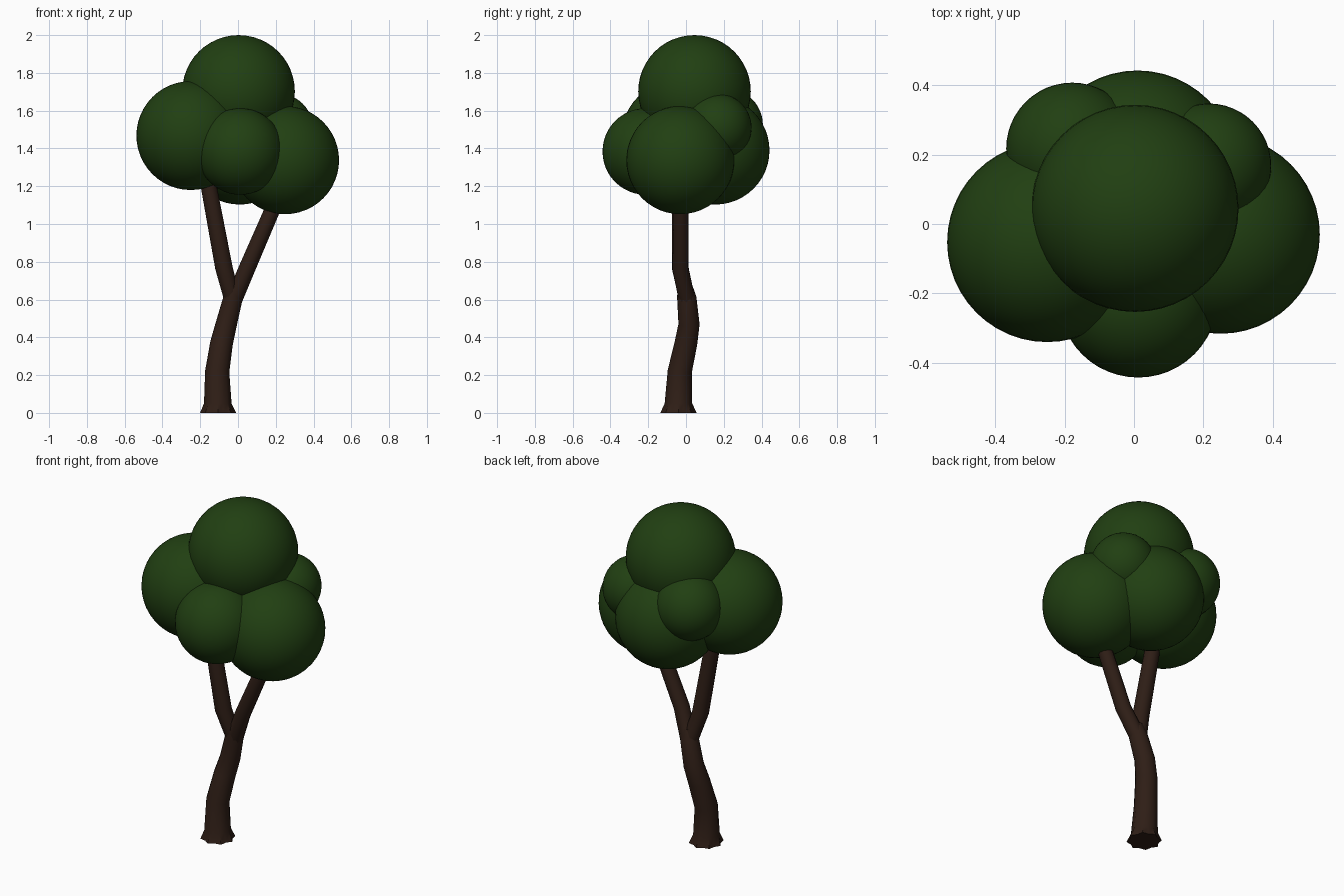
import bpy, bmesh, math
from mathutils import Vector

if "Cube" in bpy.data.objects:
    bpy.data.objects.remove(bpy.data.objects["Cube"])


def material(name, color):
    m = bpy.data.materials.new(name)
    m.diffuse_color = (*color, 1)
    m.use_nodes = True
    m.node_tree.nodes["Principled BSDF"].inputs["Base Color"].default_value = m.diffuse_color
    return m


LEAF = material("leaf_green", (0.015, 0.05, 0.006))
BARK = material("bark_brown", (0.028, 0.013, 0.008))


def leaf_ball(name, center, radius):
    bpy.ops.mesh.primitive_uv_sphere_add(segments=48, ring_count=24, radius=radius, location=center)
    ob = bpy.context.object
    ob.name = name
    ob.data.materials.append(LEAF)
    bpy.ops.object.shade_smooth()


def limb(name, path, sides=10, lobe=None):
    """Tapered tube through (x, y, z, radius); lobe gives root waviness per ring."""
    bm = bmesh.new()
    rings = []
    pts = [Vector(p[:3]) for p in path]
    for i, p in enumerate(pts):
        t = (pts[min(i + 1, len(pts) - 1)] - pts[max(i - 1, 0)]).normalized()
        if lobe and i < 2:
            t = Vector((0, 0, 1))
        u = Vector((0, 1, 0)).cross(t).normalized()
        v = t.cross(u)
        ring = []
        for k in range(sides):
            a = 2 * math.pi * k / sides
            w = lobe[i] if lobe and i < len(lobe) else 0
            r = path[i][3] * (1 - w * (k % 2))
            ring.append(bm.verts.new(p + r * (math.cos(a) * u + math.sin(a) * v)))
        rings.append(ring)
    for a, b in zip(rings, rings[1:]):
        for k in range(sides):
            n = (k + 1) % sides
            bm.faces.new((a[k], a[n], b[n], b[k]))
    bm.faces.new(rings[0][::-1])
    bm.faces.new(rings[-1])
    me = bpy.data.meshes.new(name)
    bm.to_mesh(me)
    bm.free()
    me.materials.append(BARK)
    ob = bpy.data.objects.new(name, me)
    bpy.context.collection.objects.link(ob)
    bpy.ops.object.select_all(action='DESELECT')
    ob.select_set(True)
    bpy.context.view_layer.objects.active = ob
    bpy.ops.object.shade_smooth_by_angle(angle=math.radians(40))


# Leaf crown
leaf_ball("crown_top", (0.003, 0.045, 1.702), 0.298)
leaf_ball("crown_left", (-0.250, -0.052, 1.468), 0.288)
leaf_ball("crown_right", (0.249, -0.030, 1.338), 0.286)
leaf_ball("crown_front", (0.012, -0.213, 1.384), 0.229)
leaf_ball("crown_back", (0.010, 0.155, 1.390), 0.287)
leaf_ball("crown_back_left", (-0.178, 0.217, 1.525), 0.190)
leaf_ball("crown_back_right", (0.215, 0.167, 1.510), 0.180)

# Trunk with flared roots
limb("trunk", [
    (-0.105, -0.040, 0.00, 0.096),
    (-0.107, -0.040, 0.05, 0.073),
    (-0.110, -0.033, 0.22, 0.064),
    (-0.087, 0.000, 0.37, 0.060),
    (-0.062, 0.016, 0.47, 0.056),
    (-0.026, 0.004, 0.61, 0.051),
    (-0.018, -0.006, 0.67, 0.040),
], sides=16, lobe=[0.16, 0.08])

# Forked branches
limb("left_branch", [
    (-0.030, 0.005, 0.60, 0.043),
    (-0.075, -0.031, 0.77, 0.046),
    (-0.155, -0.032, 1.20, 0.042),
    (-0.200, -0.035, 1.42, 0.036),
])
limb("right_branch", [
    (-0.022, 0.005, 0.60, 0.045),
    (0.050, -0.030, 0.77, 0.044),
    (0.184, -0.026, 1.08, 0.041),
    (0.260, -0.025, 1.28, 0.036),
])
